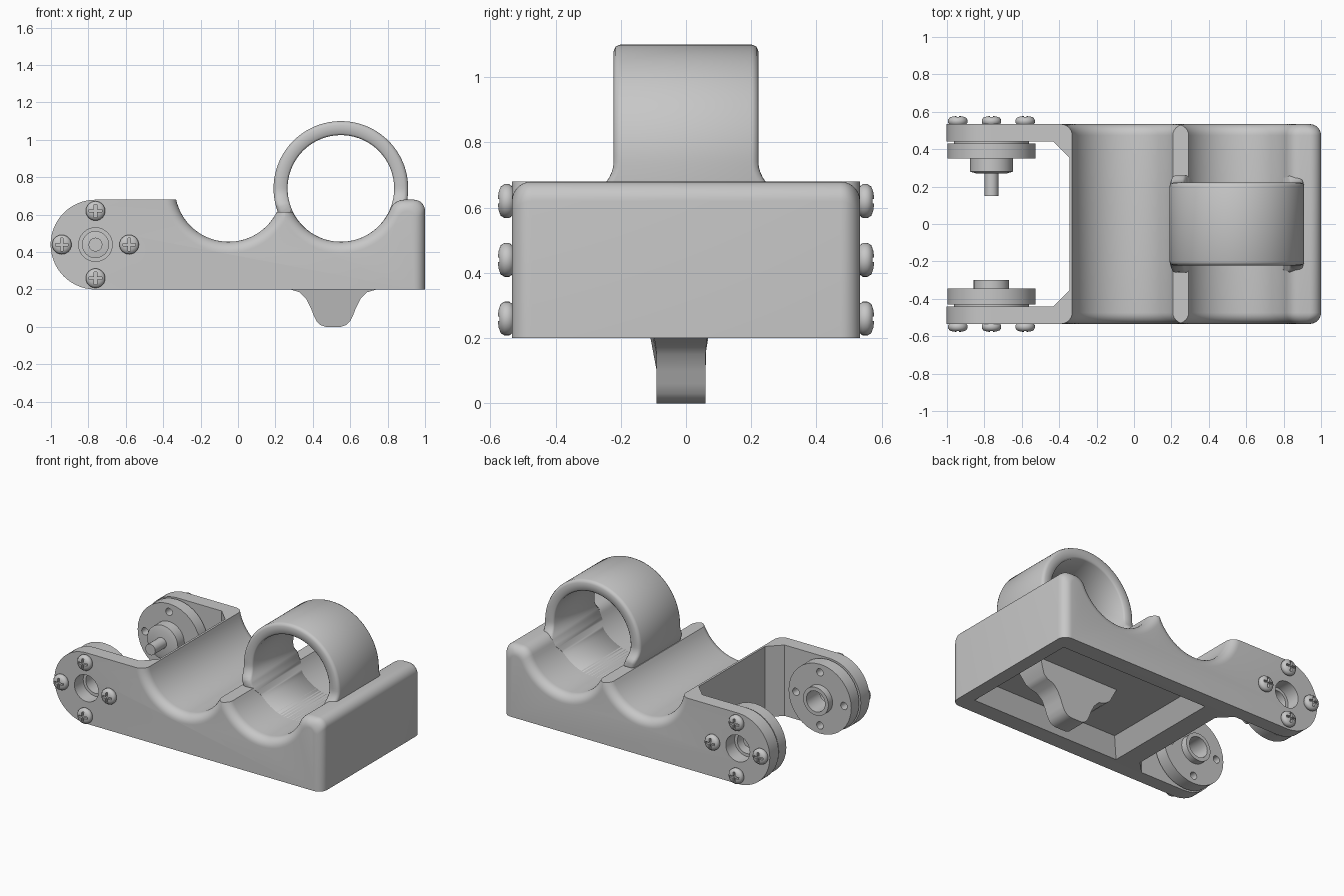
import bpy, bmesh, math
from math import pi, sin, cos, sqrt, asin
from mathutils import Matrix, Vector

cube = bpy.data.objects.get("Cube")
if cube:
    bpy.data.objects.remove(cube, do_unlink=True)

GREY = (0.57, 0.57, 0.57, 1)
mat = bpy.data.materials.new("plain grey")
mat.use_nodes = True
mat.diffuse_color = GREY
mat.node_tree.nodes["Principled BSDF"].inputs["Base Color"].default_value = GREY

HUB = Vector((-0.762, 0, 0.44))   # wheel hub axis
BOLT = 0.18                       # bolt circle radius
WIDE = 0.534                      # half width of the body


def make(name, bm):
    bmesh.ops.recalc_face_normals(bm, faces=bm.faces)
    me = bpy.data.meshes.new(name)
    bm.to_mesh(me)
    bm.free()
    me.materials.append(mat)
    ob = bpy.data.objects.new(name, me)
    bpy.context.collection.objects.link(ob)
    return ob


def activate(ob):
    bpy.ops.object.select_all(action='DESELECT')
    ob.select_set(True)
    bpy.context.view_layer.objects.active = ob


def smooth(ob, angle=32):
    activate(ob)
    bpy.ops.object.shade_smooth_by_angle(angle=math.radians(angle))


def cut(ob, cutters):
    for c in cutters:
        c.hide_render = True
        m = ob.modifiers.new("cut", 'BOOLEAN')
        m.operation, m.object, m.solver = 'DIFFERENCE', c, 'EXACT'
        activate(ob)
        bpy.ops.object.modifier_apply(modifier=m.name)
        bpy.data.objects.remove(c, do_unlink=True)


def loft(name, rings, close=False):
    """Skin equal-length loops; cap the ends unless the loft is closed."""
    bm = bmesh.new()
    rows = [[bm.verts.new(p) for p in r] for r in rings]
    n = len(rows[0])
    pairs = list(zip(rows, rows[1:])) + ([(rows[-1], rows[0])] if close else [])
    for a, b in pairs:
        for i in range(n):
            j = (i + 1) % n
            bm.faces.new((a[i], a[j], b[j], b[i]))
    if not close:
        bm.faces.new(rows[0])
        bm.faces.new(rows[-1])
    return make(name, bm)


def lathe(name, profile, centre=HUB, sides=32, close=False):
    """Turn (radius, y) points about an axis parallel to y."""
    rings = [[(centre.x + r * cos(2 * pi * i / sides), centre.y + y,
               centre.z + r * sin(2 * pi * i / sides)) for i in range(sides)]
             for r, y in profile]
    return loft(name, rings, close)


def rod(name, x, z, r, y0, y1, sides=32):
    return lathe(name, [(r, y0), (r, y1)], Vector((x, 0, z)), sides)


def box(name, x, y, z):
    return loft(name, [[(x[0], y[0], h), (x[1], y[0], h), (x[1], y[1], h), (x[0], y[1], h)]
                       for h in z])


def arc(cx, cz, r, a0, a1, n):
    return [(cx + r * cos(a0 + (a1 - a0) * i / n), cz + r * sin(a0 + (a1 - a0) * i / n))
            for i in range(n + 1)]


# Body: side outline lofted across the width, easing out over the rims
TROUGH_Z, TROUGH_R, TROUGH1, TROUGH2 = 0.7425, 0.2875, -0.05, 0.55


def outline(d):
    r = TROUGH_R + d
    top, end = 0.68 - d, 1 - d
    ridge = min(0.615, TROUGH_Z - sqrt(max(r * r - 0.09, 0)) - 0.002)

    def dip(z):
        return asin((TROUGH_Z - z) / r)
    p = arc(HUB.x, HUB.z, 0.24, 1.5 * pi, 0.5 * pi, 28)
    p += arc(TROUGH1, TROUGH_Z, r, pi + dip(0.68), 2 * pi - dip(ridge), 30)
    # hump at the closed end, blended tangentially out of the second trough
    f = 0.08 - 0.5 * d
    lean = asin((TROUGH_Z - top + f) / (r + f))
    blend_x = TROUGH2 + (r + f) * cos(lean)
    p += arc(TROUGH2, TROUGH_Z, r, pi + dip(ridge), 2 * pi - lean, 30)
    p += arc(blend_x, top - f, f, pi - lean, pi / 2, 8)[1:]
    rr = min(0.06, 0.95 * (end - blend_x))
    p += arc(end - rr, top - rr, rr, pi / 2, 0, 8)
    return p + [(end, 0.2)]


EASE = 0.06
half = [(WIDE - EASE + EASE * sin(t), EASE * (1 - cos(t)))
        for t in [pi / 2 * i / 7 for i in range(8)]]
layers = [(-y, d) for y, d in reversed(half)] + half
body = loft("body", [[(x, y, z) for x, z in outline(d)] for y, d in layers])

# Fork gap with chamfered corners, hub holes and hollow underside
gap = [(-1.2, -0.44), (-0.43, -0.44), (-0.345, -0.355),
       (-0.345, 0.355), (-0.43, 0.44), (-1.2, 0.44)]
fork_gap = loft("fork_gap", [[(x, y, z) for x, y in gap] for z in (0, 1)])
hub_bore = rod("hub_bore", HUB.x, HUB.z, 0.09, -0.7, 0.7)
hollow = loft("hollow", [[(0.35 + sx * (0.56 - k), sy * (0.42 - k), z)
                          for sx, sy in ((-1, -1), (1, -1), (1, 1), (-1, 1))]
                         for k, z in ((-0.006, 0.19), (0.07, 0.31))])
cut(body, [fork_gap, hub_bore, hollow])
smooth(body)

# Clamp ring standing in the second trough, flared where it meets the body
ring = lathe("clamp_ring", [(0.285, -0.212), (0.295, -0.222), (0.34, -0.222), (0.354, -0.216),
                            (0.36, -0.202), (0.36, 0.202), (0.354, 0.216), (0.34, 0.222),
                            (0.295, 0.222), (0.285, 0.212)],
             Vector((TROUGH2, 0, 0.74)), 128, True)
for v in ring.data.vertices:
    # the flare peaks at the body top and fades out inside the trough
    rise = min((0.74 - v.co.z) / 0.08, (v.co.z - 0.54) / 0.06, 1)
    v.co.y *= 1 + 0.17 * max(rise, 0) ** 2
smooth(ring, 50)

# Catch under the body
side = [(0.31, 0.33), (0.26, 0.22), (0.23, 0.2), (0.18, 0.185), (0.145, 0.15), (0.12, 0.1),
        (0.105, 0.06), (0.09, 0.03), (0.07, 0.01), (0.04, 0)]
catch_outline = [(0.51 - w, z) for w, z in side] + [(0.51 + w, z) for w, z in reversed(side)]
catch = loft("catch", [[(x, y * (1 + 3 * max(z - 0.17, 0)), z) for x, z in catch_outline]
                       for y in (-0.09, 0.06)])
smooth(catch, 40)


# Bolt positions around the hub
def bolts():
    return [(HUB.x + BOLT * cos(k * pi / 2), HUB.z + BOLT * sin(k * pi / 2)) for k in range(4)]


# Hub discs: front one open, rear one with a stepped boss and a shaft
front = lathe("front_hub_disc", [(0.07, -0.44), (0.2, -0.44), (0.2, -0.43), (0.235, -0.43),
                                 (0.235, -0.345), (0.095, -0.345), (0.095, -0.3),
                                 (0.07, -0.3)], close=True)
rear = lathe("rear_hub_disc", [(0.07, 0.37), (0.07, 0.44), (0.2, 0.44), (0.2, 0.43),
                               (0.235, 0.43), (0.235, 0.35), (0.115, 0.35), (0.115, 0.28),
                               (0.08, 0.27)])
for disc, s in ((front, -1), (rear, 1)):
    cut(disc, [rod("pin_hole", x, z, 0.025, min(s * 0.3, s * 0.41), max(s * 0.3, s * 0.41), 16)
               for x, z in bolts()])
    smooth(disc)
smooth(rod("shaft", HUB.x, HUB.z, 0.037, 0.15, 0.42, 20))

# Cross-slot screws on both outer faces
head = [(0.046, 0), (0.052, 0.008), (0.052, 0.022), (0.045, 0.034), (0.03, 0.04), (0.012, 0.043)]
screw = lathe("screw", head, Vector(), 24)
cut(screw, [box("slot", (-a, a), (0.026, 0.06), (-b, b))
            for a, b in ((0.034, 0.007), (0.007, 0.034))])
smooth(screw, 40)
for s, where in ((-1, "front"), (1, "rear")):
    for i, (x, z) in enumerate(bolts()):
        ob = bpy.data.objects.new(f"{where}_screw_{i + 1}", screw.data)
        bpy.context.collection.objects.link(ob)
        turn = Matrix.Rotation(pi if s < 0 else 0, 4, 'Z')
        ob.matrix_world = Matrix.Translation((x, s * WIDE, z)) @ turn
bpy.data.objects.remove(screw, do_unlink=True)
